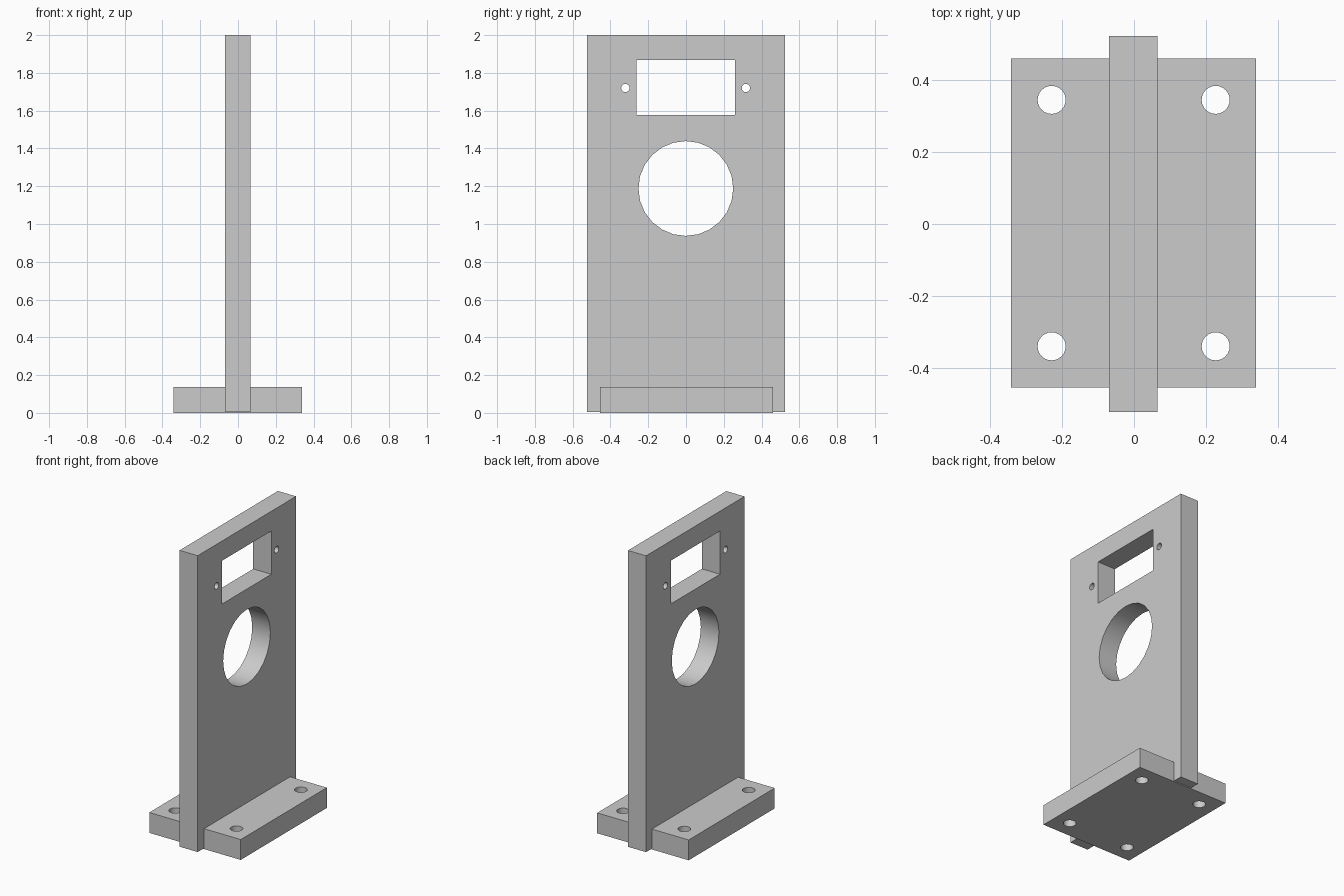
import bpy
import math

default = bpy.data.objects.get("Cube")
if default:
    bpy.data.objects.remove(default, do_unlink=True)

grey = bpy.data.materials.new("light grey")
grey.use_nodes = True
grey.diffuse_color = (0.6, 0.6, 0.6, 1)
grey.node_tree.nodes["Principled BSDF"].inputs["Base Color"].default_value = grey.diffuse_color


def box(name, low, high):
    """Box between two opposite corners."""
    centre = [(a + b) / 2 for a, b in zip(low, high)]
    bpy.ops.mesh.primitive_cube_add(size=1, location=centre)
    obj = bpy.context.object
    obj.name = name
    obj.scale = [b - a for a, b in zip(low, high)]
    bpy.ops.object.transform_apply(location=False, rotation=False, scale=True)
    obj.data.materials.append(grey)
    return obj


def drill(name, radius, centre, along_x=False):
    """Round cutter, upright or lying along x."""
    turn = (0, math.pi / 2, 0) if along_x else (0, 0, 0)
    bpy.ops.mesh.primitive_cylinder_add(vertices=24, radius=radius, depth=0.5,
                                        location=centre, rotation=turn)
    obj = bpy.context.object
    obj.name = name
    obj.data.materials.append(grey)
    return obj


def cut(target, cutters):
    """Subtract the cutters, then remove them."""
    bpy.ops.object.select_all(action="DESELECT")
    target.select_set(True)
    bpy.context.view_layer.objects.active = target
    for cutter in cutters:
        cutter.hide_render = True
        mod = target.modifiers.new("hole", "BOOLEAN")
        mod.operation = "DIFFERENCE"
        mod.solver = "EXACT"
        mod.object = cutter
        bpy.ops.object.modifier_apply(modifier=mod.name)
        bpy.data.objects.remove(cutter, do_unlink=True)
    bpy.ops.object.shade_smooth_by_angle(angle=math.radians(30))


# Foot plate with four screw holes
base = box("base_plate", (-0.342, -0.455, 0), (0.339, 0.46, 0.137))
cut(base, [drill("screw_hole", 0.039, (x, y, 0.07))
           for x in (-0.229, 0.227) for y in (-0.34, 0.345)])

# Upright panel, slightly above the underside of the foot
panel = box("upright_panel", (-0.069, -0.523, 0.006), (0.066, 0.523, 2))
openings = [
    box("window", (-0.3, -0.263, 1.576), (0.3, 0.26, 1.867)),
    drill("round_opening", 0.251, (0, -0.001, 1.188), True),
]
openings += [drill("pin_hole", 0.022, (0, y, 1.72), True) for y in (-0.321, 0.317)]
cut(panel, openings)
